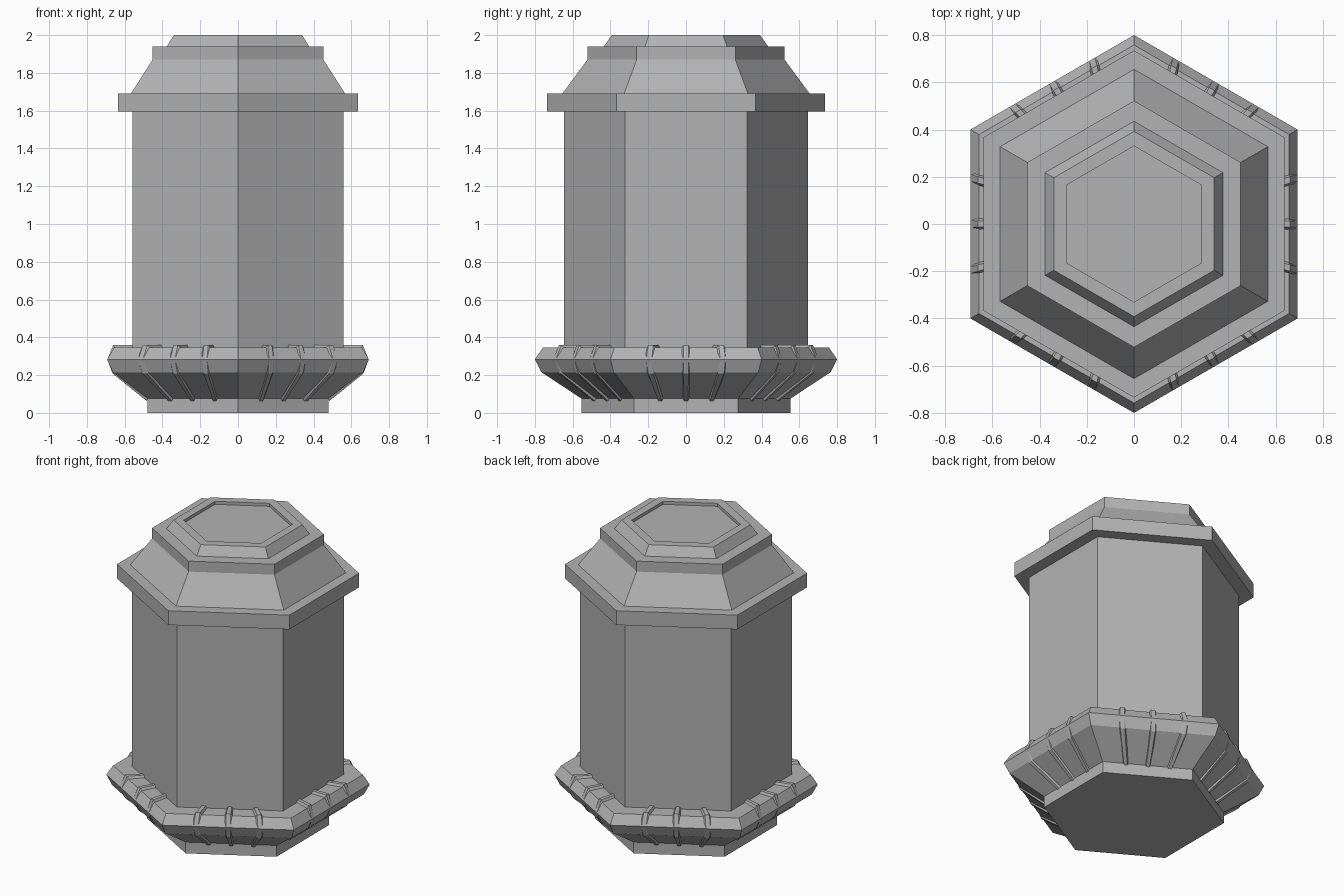
import bpy, bmesh, math

cube = bpy.data.objects.get("Cube")
if cube:
    bpy.data.objects.remove(cube, do_unlink=True)

grey = bpy.data.materials.new("stone_grey")
grey.use_nodes = True
colour = (0.45, 0.45, 0.45, 1)
grey.diffuse_color = colour
grey.node_tree.nodes["Principled BSDF"].inputs["Base Color"].default_value = colour

COS30 = math.cos(math.radians(30))


def finish(bm, name):
    bmesh.ops.recalc_face_normals(bm, faces=bm.faces)
    mesh = bpy.data.meshes.new(name)
    bm.to_mesh(mesh)
    bm.free()
    mesh.materials.append(grey)
    obj = bpy.data.objects.new(name, mesh)
    bpy.context.collection.objects.link(obj)
    return obj


def hex_lathe(name, profile):
    """Hexagonal solid from (corner radius, z) rings, capped at both ends."""
    bm = bmesh.new()
    rings = []
    for r, z in profile:
        angles = [math.radians(90 + 60 * i) for i in range(6)]
        rings.append([bm.verts.new((r * math.cos(a), r * math.sin(a), z)) for a in angles])
    for low, high in zip(rings, rings[1:]):
        for i in range(6):
            j = (i + 1) % 6
            bm.faces.new((low[i], low[j], high[j], high[i]))
    bm.faces.new(rings[0])
    bm.faces.new(rings[-1])
    return finish(bm, name)


# Foot, flared base and column
hex_lathe("foot", [(0.552, 0), (0.552, 0.08)])
hex_lathe("flared_base", [(0.552, 0.075), (0.765, 0.215), (0.80, 0.283), (0.758, 0.345)])
hex_lathe("column", [(0.645, 0.34), (0.645, 1.60)])

# Stepped cap with a shallow recess in the top
hex_lathe("cap_rim", [(0.735, 1.595), (0.735, 1.69)])
hex_lathe("cap_roof", [(0.655, 1.685), (0.655, 1.69), (0.522, 1.87), (0.522, 1.94)])
hex_lathe("cap_top", [(0.435, 1.935), (0.435, 1.94), (0.392, 2.0), (0.33, 2.0), (0.33, 1.98)])

# Fanned ribs: base and crown lines as (distance from axis, z)
base_line = [(0.475, 0.085), (0.657, 0.22), (0.685, 0.283), (0.652, 0.34), (0.555, 0.34)]
crown_line = [(0.483, 0.063), (0.664, 0.208), (0.692, 0.283), (0.66, 0.36), (0.555, 0.36)]


def add_rib(bm, angle, offset):
    ca, sa = math.cos(angle), math.sin(angle)

    def vert(point, side):
        d, z = point
        t = (offset + side) * d / 0.69
        return bm.verts.new((d * ca - t * sa, d * sa + t * ca, z))

    rows = []
    for base, crown in zip(base_line, crown_line):
        rows.append([vert(base, -0.027), vert(crown, -0.014),
                     vert(crown, 0.014), vert(base, 0.027)])
    for a, b in zip(rows, rows[1:]):
        for i in range(4):
            j = (i + 1) % 4
            bm.faces.new((a[i], a[j], b[j], b[i]))
    bm.faces.new(rows[0])
    bm.faces.new(rows[-1])


bm = bmesh.new()
for side in range(6):
    for offset in (-0.195, 0, 0.195):
        add_rib(bm, math.radians(60 * side), offset)
finish(bm, "base_ribs")
